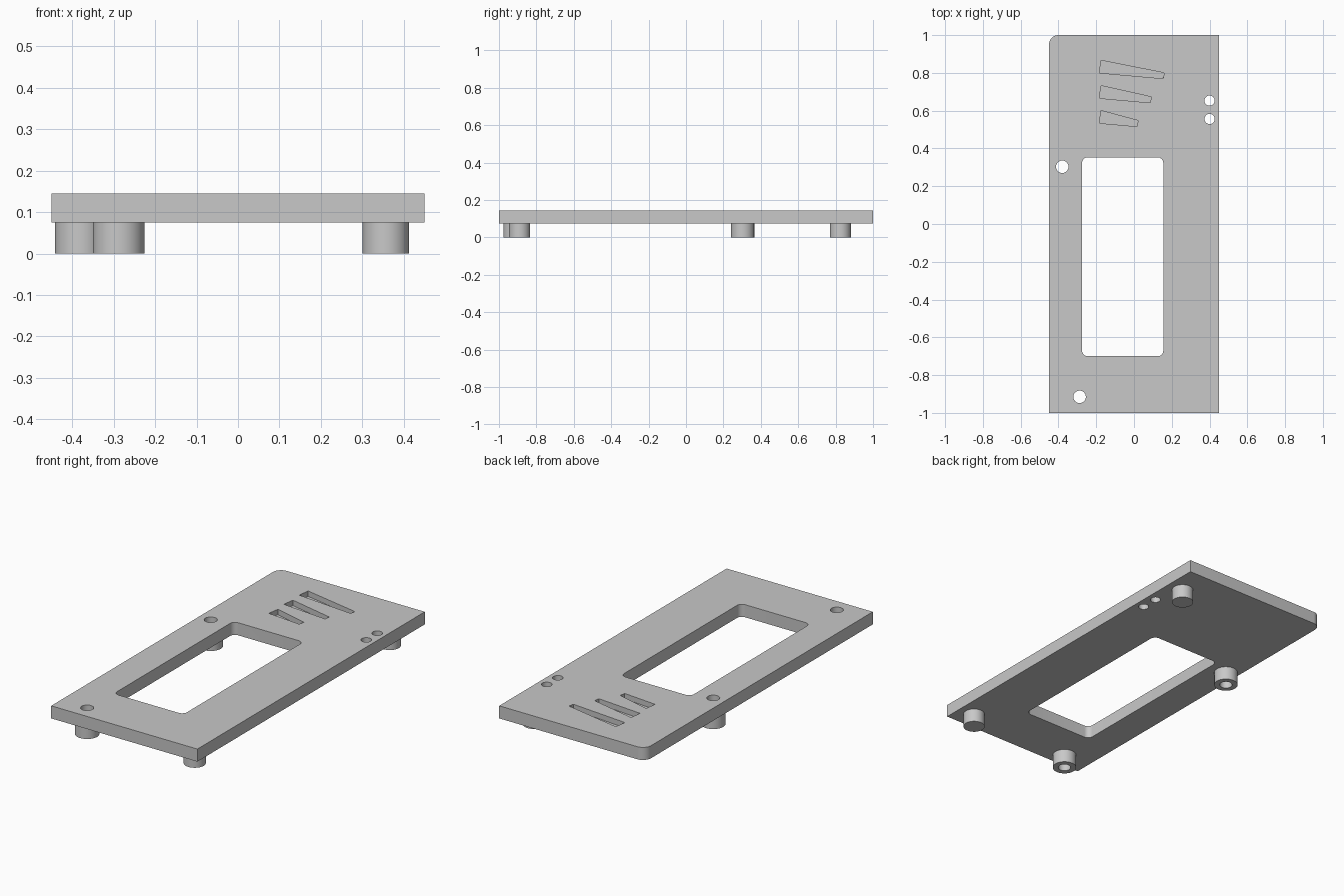
import bpy, bmesh, math

if "Cube" in bpy.data.objects:
    bpy.data.objects.remove(bpy.data.objects["Cube"])

BOTTOM, TOP = 0.075, 0.145

grey = bpy.data.materials.new("light_grey")
grey.use_nodes = True
grey.diffuse_color = (0.58, 0.58, 0.58, 1)
grey.node_tree.nodes["Principled BSDF"].inputs["Base Color"].default_value = (0.58, 0.58, 0.58, 1)


def arc(cx, cy, r, start, sweep, steps):
    """Points along a circular arc, angles in degrees."""
    angles = [math.radians(start + sweep * i / steps) for i in range(steps + 1)]
    return [(cx + r * math.cos(a), cy + r * math.sin(a)) for a in angles]


def circle(cx, cy, r):
    return arc(cx, cy, r, 0, 360, 48)[:-1]


def rounded_rect(x0, x1, y0, y1, r):
    corners = [(x1 - r, y1 - r), (x0 + r, y1 - r), (x0 + r, y0 + r), (x1 - r, y0 + r)]
    return [p for i, (x, y) in enumerate(corners) for p in arc(x, y, r, 90 * i, 90, 8)]


def prisms(name, shapes):
    """One object made of upright prisms: (counter-clockwise outline, z low, z high)."""
    bm = bmesh.new()
    for outline, low, high in shapes:
        face = bm.faces.new([bm.verts.new((x, y, low)) for x, y in outline])
        new = bmesh.ops.extrude_face_region(bm, geom=[face])["geom"]
        for v in new:
            if isinstance(v, bmesh.types.BMVert):
                v.co.z = high
    bmesh.ops.recalc_face_normals(bm, faces=bm.faces[:])
    mesh = bpy.data.meshes.new(name)
    bm.to_mesh(mesh)
    bm.free()
    mesh.materials.append(grey)
    obj = bpy.data.objects.new(name, mesh)
    bpy.context.collection.objects.link(obj)
    return obj


def activate(obj):
    bpy.ops.object.select_all(action="DESELECT")
    obj.select_set(True)
    bpy.context.view_layer.objects.active = obj


def cut(obj, cutter):
    mod = obj.modifiers.new("openings", "BOOLEAN")
    mod.operation, mod.solver, mod.object = "DIFFERENCE", "EXACT", cutter
    activate(obj)
    bpy.ops.object.modifier_apply(modifier=mod.name)


# Flat plate with one rounded back corner
outline = [(-0.45, -1), (0.45, -1), (0.45, 1)] + arc(-0.4, 0.95, 0.05, 90, 90, 12)
plate = prisms("cover_plate", [(outline, BOTTOM, TOP)])

# Standoff posts under the plate
screw_spots = {"back": (-0.38, 0.303), "front": (-0.288, -0.915)}
peg_spots = {"back": (0.357, 0.825), "front": (0.357, -0.89)}
sleeves = [prisms(n + "_screw_post", [(circle(*p, 0.062), 0, BOTTOM + 0.002)])
           for n, p in screw_spots.items()]
pegs = [prisms(n + "_peg", [(circle(*p, 0.056), 0, BOTTOM + 0.002)])
        for n, p in peg_spots.items()]

# Window, screw holes and small indicator holes go right through
through = [rounded_rect(-0.275, 0.155, -0.7, 0.353, 0.03)]
through += [circle(x, y, 0.033) for x, y in screw_spots.values()]
through += [circle(0.4, y, 0.027) for y in (0.653, 0.556)]
shapes = [(s, -0.1, 0.3) for s in through]

# Tapered grooves, each shorter than the one behind it
for tip_x, y in ((0.16, 0.8), (0.092, 0.666), (0.022, 0.534)):
    length = tip_x + 0.18
    groove = [(-0.184, y), (tip_x - 0.006, y - 0.03 * length / 0.34),
              (tip_x, y + 0.033 - 0.033 * length / 0.34), (-0.174, y + 0.066)]
    shapes.append((groove, TOP - 0.03, 0.3))

cutter = prisms("opening_cutter", shapes)
cutter.hide_render = True
for part in [plate] + sleeves:
    cut(part, cutter)
bpy.data.objects.remove(cutter)

for part in [plate] + sleeves + pegs:
    activate(part)
    bpy.ops.object.shade_smooth_by_angle(angle=math.radians(30))
